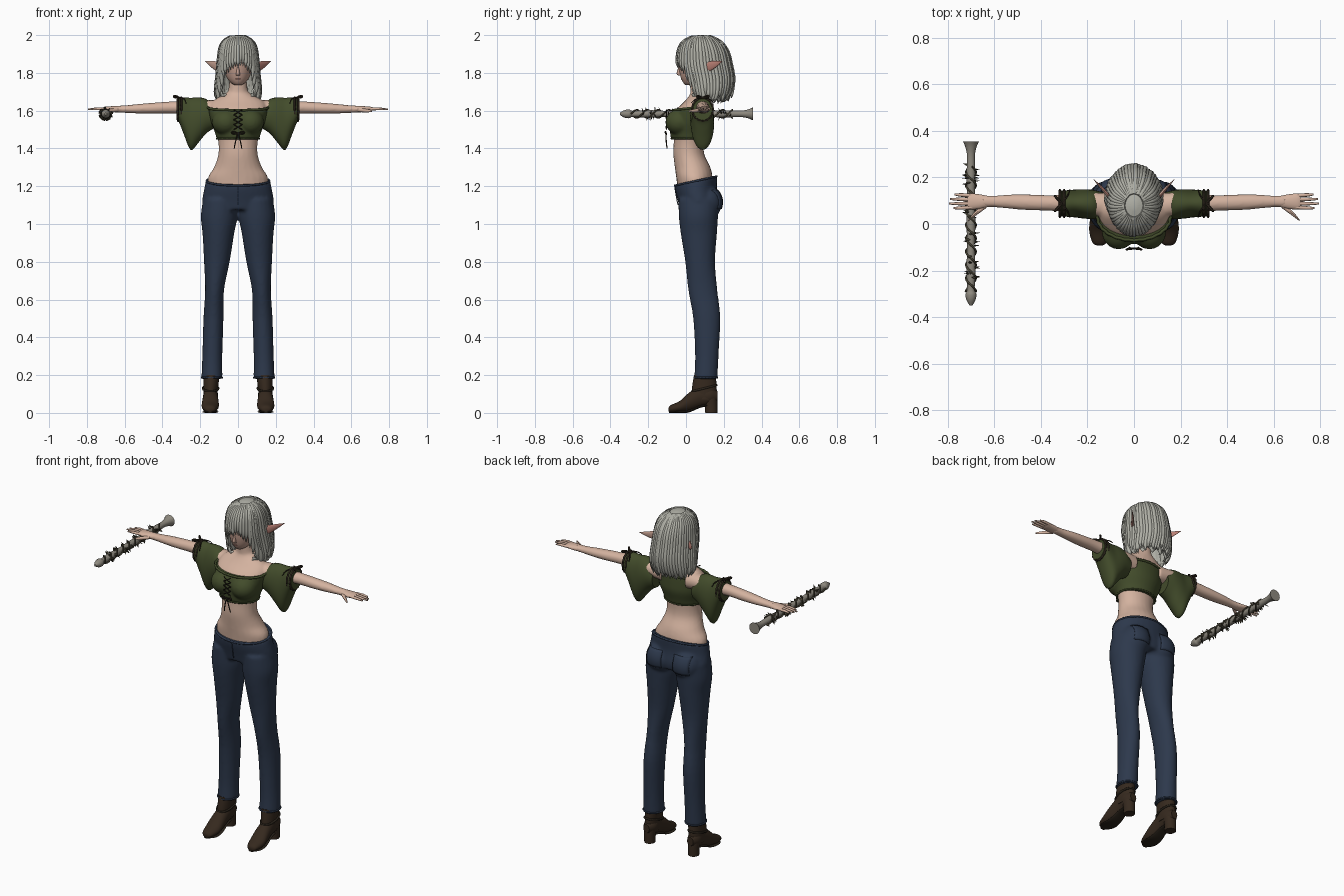
import bpy, bmesh, math, random
from mathutils import Vector, Matrix, Euler

random.seed(4)
if "Cube" in bpy.data.objects:
    bpy.data.objects.remove(bpy.data.objects["Cube"])


def material(name, rgb):
    m = bpy.data.materials.new(name)
    m.use_nodes = True
    m.diffuse_color = (*rgb, 1)
    m.node_tree.nodes["Principled BSDF"].inputs["Base Color"].default_value = (*rgb, 1)
    return m


skin = material("skin", (.66, .45, .35))
face_skin = material("face skin", (.54, .34, .27))
pink = material("ear pink", (.5, .22, .18))
silver = material("silver hair", (.43, .43, .38))
green = material("olive cloth", (.055, .072, .024))
denim = material("blue denim", (.026, .04, .072))
leather = material("brown leather", (.036, .022, .013))
lace = material("dark lace", (.022, .016, .01))
metal = material("pale wood", (.27, .25, .21))
vine = material("vine brown", (.06, .052, .032))


def link(ob, mats):
    bpy.context.collection.objects.link(ob)
    for m in mats:
        ob.data.materials.append(m)
    return ob


def spline(rows, steps=4):
    """Catmull-Rom samples through the given rows."""
    out, last = [], len(rows) - 1
    for i in range(last):
        p = [rows[max(0, min(last, i + k))] for k in (-1, 0, 1, 2)]
        for s in range(steps):
            t = s / steps
            out.append([.5 * (2*b + (c-a)*t + (2*a-5*b+4*c-d)*t*t + (3*b-a-3*c+d)*t**3)
                        for a, b, c, d in zip(*p)])
    return out + [list(rows[-1])]


def loft(bm, rows, axis="z", n=24, tilt=0, caps=True):
    """Skin ellipses; each row is position, two centres, two radii."""
    order = {"z": (1, 2, 0), "x": (0, 1, 2), "y": (1, 0, 2)}[axis]
    rows, rings = spline(rows), []
    for i, (t, a, b, ra, rb) in enumerate(rows):
        ring, lift = [], tilt * (i / (len(rows) - 1)) ** 3
        for k in range(n):
            q = math.tau * k / n
            da, db = max(ra, .001) * math.sin(q), max(rb, .001) * math.cos(q)
            v = (t + lift * db, a + da, b + db)
            ring.append(bm.verts.new([v[j] for j in order]))
        rings.append(ring)
    for r, s in zip(rings, rings[1:]):
        for k in range(n):
            bm.faces.new((r[k], r[k-1], s[k-1], s[k]))
    if caps:
        bm.faces.new(rings[0])
        bm.faces.new(rings[-1])


def ball(bm, at, size):
    bmesh.ops.create_uvsphere(bm, u_segments=20, v_segments=12, radius=1,
                              matrix=Matrix.LocRotScale(Vector(at), None, Vector(size)))


def mirror(bm):
    new = bmesh.ops.duplicate(bm, geom=bm.verts[:] + bm.edges[:] + bm.faces[:])["geom"]
    for v in new:
        if isinstance(v, bmesh.types.BMVert):
            v.co.x *= -1


def finish(name, bm, *mats, voxel=0, rule=None):
    bmesh.ops.recalc_face_normals(bm, faces=bm.faces[:])
    for f in bm.faces if rule else []:
        f.material_index = int(rule(f))
    me = bpy.data.meshes.new(name)
    bm.to_mesh(me)
    bm.free()
    me.shade_smooth()
    me.set_sharp_from_angle(angle=math.radians(50))
    ob = link(bpy.data.objects.new(name, me), mats)
    if voxel:
        mod = ob.modifiers.new("blend", "REMESH")
        mod.mode, mod.voxel_size, mod.use_smooth_shade = "VOXEL", voxel, True
        ob.modifiers.new("relax", "SMOOTH").iterations = 4
    return ob


def tubes(name, paths, mat, cyclic=False):
    """Round strands; each path point is x, y, z, radius."""
    cu = bpy.data.curves.new(name, "CURVE")
    cu.dimensions, cu.bevel_depth, cu.bevel_resolution = "3D", 1, 1
    cu.use_fill_caps, cu.resolution_u = True, 3
    for path in paths:
        sp = cu.splines.new("NURBS")
        sp.points.add(len(path) - 1)
        for p, (x, y, z, r) in zip(sp.points, path):
            p.co, p.radius = (x, y, z, 1), r
        sp.order_u, sp.use_endpoint_u, sp.use_cyclic_u = 3, not cyclic, cyclic
    return link(bpy.data.objects.new(name, cu), [mat])


# Torso, neck and arms
bm = bmesh.new()
loft(bm, [(.08, .08, 1.605, .05, .05), (.17, .085, 1.613, .05, .043), (.25, .088, 1.615, .042, .037),
          (.35, .09, 1.617, .034, .032), (.45, .093, 1.613, .034, .029), (.53, .096, 1.61, .031, .025),
          (.6, .097, 1.608, .025, .02), (.65, .097, 1.608, .027, .018)], "x")
mirror(bm)
loft(bm, [(1.15, 0, .05, .15, .09), (1.24, 0, .045, .16, .096), (1.3, 0, .035, .127, .094),
          (1.37, 0, .015, .104, .082), (1.45, 0, .015, .107, .08), (1.55, 0, .02, .135, .09),
          (1.6, 0, .03, .15, .086), (1.65, 0, .058, .135, .065), (1.685, 0, .07, .075, .05),
          (1.71, 0, .07, .051, .046), (1.79, 0, .065, .046, .045)])
finish("body", bm, skin, voxel=.008)

# Hands with spread fingers and thumb
bm = bmesh.new()
loft(bm, [(.62, .097, 1.608, .022, .017), (.66, .096, 1.608, .031, .016),
          (.7, .097, 1.609, .034, .012), (.715, .097, 1.609, .03, .008)], "x", 16)
for k, tip in enumerate((.775, .795, .79, .77)):
    y = .072 + .0165 * k
    loft(bm, [(.69, y, 1.609, .008, .008), (.74, y - .003 + .002 * k, 1.61, .0078, .0075),
              (tip, y - .004 + .003 * k, 1.607, .004, .004)], "x", 8)
loft(bm, [(.635, .08, 1.604, .012, .01), (.675, .05, 1.6, .011, .01), (.71, .017, 1.598, .004, .004)], "x", 8)
mirror(bm)
finish("hands", bm, skin)

# Head, nose, lips and pointed ears
bm = bmesh.new()
loft(bm, [(1.735, 0, .02, .018, .022), (1.75, 0, .03, .04, .046), (1.78, 0, .045, .062, .074),
          (1.83, 0, .06, .078, .098), (1.89, 0, .07, .082, .106), (1.95, 0, .08, .06, .08)], n=32)
loft(bm, [(1.785, 0, -.028, .01, .008), (1.795, 0, -.034, .01, .016), (1.83, 0, -.03, .006, .01)], n=12)
finish("head", bm, face_skin)
bm = bmesh.new()
ball(bm, (0, -.021, 1.768), (.015, .006, .004))
finish("lips", bm, pink)
bm = bmesh.new()
loft(bm, [(.075, .08, 1.825, .012, .02), (.11, .12, 1.834, .013, .026),
          (.14, .155, 1.845, .009, .017), (.174, .192, 1.862, .001, .001)], "x", 14)
mirror(bm)
finish("ears", bm, face_skin, pink, rule=lambda f: f.normal.y < .2)

# Hair shell with ridges, open around the face
profile = [(2, 0, .08, .012, .016), (1.985, 0, .08, .055, .07), (1.95, 0, .083, .087, .112),
           (1.9, 0, .09, .098, .134), (1.84, 0, .095, .104, .142), (1.77, 0, .11, .11, .141),
           (1.7, 0, .115, .118, .122), (1.66, 0, .115, .112, .09)]
bm = bmesh.new()
loft(bm, profile, n=96)
for v in bm.verts:
    q = math.atan2(v.co.x, .1 - v.co.y)
    if v.co.z < 1.67:
        v.co.z += .015 * math.sin(13 * q)
    k = 1 + .015 * math.sin(24 * q)
    v.co.x, v.co.y = v.co.x * k, .1 + (v.co.y - .1) * k
gone = [f for f in bm.faces if len(f.verts) > 4 and f.calc_center_median().z < 1.7
        or f.calc_center_median().z < 1.87 and f.calc_center_median().y < .035]
bmesh.ops.delete(bm, geom=gone, context="FACES")
shell = finish("hair_shell", bm, silver)
shell.modifiers.new("thickness", "SOLIDIFY").thickness = .012
fine = spline(profile, 8)


def strand(q, low, r):
    """A lock lying on the shell at angle q from the front, down to height low."""
    path = []
    for z, _, yc, rx, ry in fine[5::5]:
        if z > low:
            path.append((rx * math.sin(q), yc - ry * math.cos(q), z, r * min(1, .35 + rx * 7)))
    x, y, z, _ = path[-1]
    return path + [(x * .97, y, low, r * .6), (x * .93, y + .004 * math.cos(q), low - .022, .001)]


locks = []
for k in range(34):
    q = math.radians(64 + 232 * k / 33)
    locks.append(strand(q, random.uniform(1.655, 1.69), random.uniform(.011, .015)))
for k in range(13):
    q = math.radians(-48 + 8 * k)
    locks.append(strand(q, 1.86 - .00003 * math.degrees(q) ** 2 + random.uniform(-.012, .008), .011))
for s in (-1, 1):
    for a, low in ((52, 1.74), (58, 1.7), (66, 1.665)):
        locks.append(strand(s * math.radians(a), low, .012))
tubes("hair_locks", locks, silver)

# Cropped top
bm = bmesh.new()
ball(bm, (.066, -.035, 1.54), (.072, .074, .068))
mirror(bm)
loft(bm, [(1.45, 0, .017, .114, .096), (1.48, 0, .018, .121, .102), (1.53, 0, .024, .14, .11),
          (1.57, 0, .026, .15, .108), (1.615, 0, .03, .159, .1)], tilt=.12, n=32)
finish("cropped_top", bm, green, voxel=.008)

# Draped sleeves with gathered cuffs
bm = bmesh.new()
loft(bm, [(.13, .08, 1.565, .055, .06), (.17, .083, 1.57, .062, .092), (.21, .086, 1.55, .063, .12),
          (.25, .088, 1.53, .06, .138), (.285, .088, 1.57, .057, .1), (.31, .088, 1.6, .056, .066),
          (.325, .088, 1.606, .05, .056)], "x", 28)
mirror(bm)
finish("sleeves", bm, green)


def ring(centre, axis, ra, rb, r, wave=0, count=32, tilt=0):
    pts = []
    for k in range(count):
        q = math.tau * k / count
        w = 1 + wave * (-1) ** k
        a, b = ra * w * math.cos(q), rb * w * math.sin(q)
        d = (0, a, b) if axis == "x" else (a, b, tilt * b) if axis == "z" else (a, 0, b)
        pts.append((*(Vector(centre) + Vector(d)), r))
    return pts


tubes("top_ruffles", [ring((0, .03, 1.615), "z", .157, .1, .007, .02, 48, .12),
                      ring((0, .017, 1.452), "z", .112, .094, .005, .02, 48)], green, True)
tubes("cuff_laces", [ring((s * x, .088, 1.608), "x", .055, .061, .006, .06)
                     for s in (-1, 1) for x in (.3, .318)], lace, True)

# Front lacing and bows
cords = []
for k in range(4):
    z = 1.5 + .026 * k
    for s in (-1, 1):
        cords.append([(s * .022, -.102, z, .003), (0, -.108, z + .012, .003), (-s * .022, -.102, z + .026, .003)])
for s in (-1, 1):
    cords.append([(0, -.105, 1.48, .004), (s * .03, -.11, 1.495, .004), (s * .036, -.108, 1.475, .004), (0, -.105, 1.478, .004)])
    cords.append([(0, -.105, 1.48, .004), (s * .012, -.108, 1.45, .003), (s * .02, -.1, 1.4, .003)])
    for t in (-1, 1):
        cords.append([(s * .31, .088, 1.668, .005), (s * .335, .088 + t * .03, 1.685, .005),
                      (s * .345, .088 + t * .035, 1.668, .005), (s * .31, .088, 1.668, .005)])
        cords.append([(s * .31, .088, 1.668, .004), (s * .28, .088 + t * .035, 1.672, .004), (s * .275, .088 + t * .06, 1.64, .002)])
tubes("cords", cords, lace)

# Jeans: legs, seat and hips blended together
bm = bmesh.new()
loft(bm, [(.18, .138, .105, .056, .062), (.3, .136, .11, .053, .062), (.5, .13, .11, .053, .072),
          (.65, .124, .089, .05, .077), (.8, .112, .075, .068, .079), (.95, .104, .068, .084, .096),
          (1.04, .1, .066, .097, .104), (1.13, .095, .068, .09, .108)])
ball(bm, (.085, .11, 1.115), (.087, .082, .09))
mirror(bm)
loft(bm, [(1.075, 0, .068, .18, .1), (1.12, 0, .066, .19, .108), (1.18, 0, .054, .18, .11),
          (1.232, 0, .052, .17, .114)], tilt=.22, n=32)
jeans = finish("jeans", bm, denim, voxel=.009)
tubes("jeans_trim", [ring((0, .052, 1.228), "z", .167, .111, .006, 0, 32, .22)]
      + [ring((s * .138, .105, .187), "z", .055, .061, .005) for s in (-1, 1)], denim, True)
tubes("fly_seam", [[(0, -.06, 1.2, .003), (0, -.053, 1.15, .003), (0, -.042, 1.1, .003)]], denim)

# Back pockets laid on the seat
bm = bmesh.new()
bmesh.ops.create_grid(bm, x_segments=8, y_segments=8, size=.05,
                      matrix=Matrix.Translation((.09, .3, 1.13)) @ Matrix.Rotation(math.pi / 2, 4, "X"))
mirror(bm)
pockets = finish("back_pockets", bm, denim)
wrap = pockets.modifiers.new("lay", "SHRINKWRAP")
wrap.target, wrap.wrap_method, wrap.offset = jeans, "PROJECT", .003
wrap.use_project_y, wrap.use_positive_direction, wrap.use_negative_direction = True, False, True
pockets.modifiers.new("thickness", "SOLIDIFY").thickness = .003

# Heeled ankle boots
bm = bmesh.new()
loft(bm, [(-.092, .148, .018, .012, .01), (-.08, .148, .022, .03, .019), (-.03, .147, .034, .045, .031),
          (.02, .146, .06, .043, .05), (.08, .145, .088, .038, .055), (.13, .145, .092, .038, .046),
          (.168, .145, .09, .02, .025)], "y")
loft(bm, [(.07, .145, .1, .038, .062), (.12, .145, .097, .038, .066), (.2, .14, .1, .043, .058)])
loft(bm, [(0, .145, .134, .03, .032), (.04, .145, .133, .031, .033), (.08, .145, .13, .034, .035)])
mirror(bm)
finish("boots", bm, leather)
tubes("boot_straps", [ring((s * .145, .097, .13), "z", .041, .066, .006, 0, 24, .25) for s in (-1, 1)], lace, True)
bm = bmesh.new()
loft(bm, [(-.09, .148, .005, .014, .005), (-.05, .147, .005, .042, .005), (.01, .146, .008, .038, .007),
          (.07, .145, .032, .03, .007), (.11, .145, .04, .025, .006)], "y")
mirror(bm)
finish("soles", bm, lace)

# Wooden pipe held in the right hand
px, pz = -.7, 1.583
bm = bmesh.new()
loft(bm, [(y, px, pz, r, r) for y, r in ((-.35, .006), (-.325, .02), (-.3, .023), (-.28, .016), (-.2, .02),
     (-.1, .016), (0, .019), (.1, .016), (.2, .019), (.29, .017), (.33, .024), (.354, .034))], "y", 16)
finish("pipe", bm, metal)
coils = [[(px + .023 * math.cos(k * .8 + o), -.29 + k * .0145, pz + .023 * math.sin(k * .8 + o), .0045)
          for k in range(38)] for o in (0, math.pi)]
tubes("pipe_vines", coils, vine)
bm = bmesh.new()
for k in range(70):
    y = random.choice((-.2, -.07, .06, .19)) + random.gauss(0, .025)
    turn = Euler((random.uniform(-.6, .6), random.uniform(0, math.tau), 0), "YXZ").to_matrix().to_4x4()
    spot = Matrix.Translation((px, y, pz)) @ turn @ Matrix.Translation((0, 0, .028))
    bmesh.ops.create_cone(bm, segments=5, radius1=.009, radius2=.001, depth=.022,
                          matrix=spot @ Matrix.Diagonal((1, .4, 1, 1)))
finish("pipe_leaves", bm, vine)
